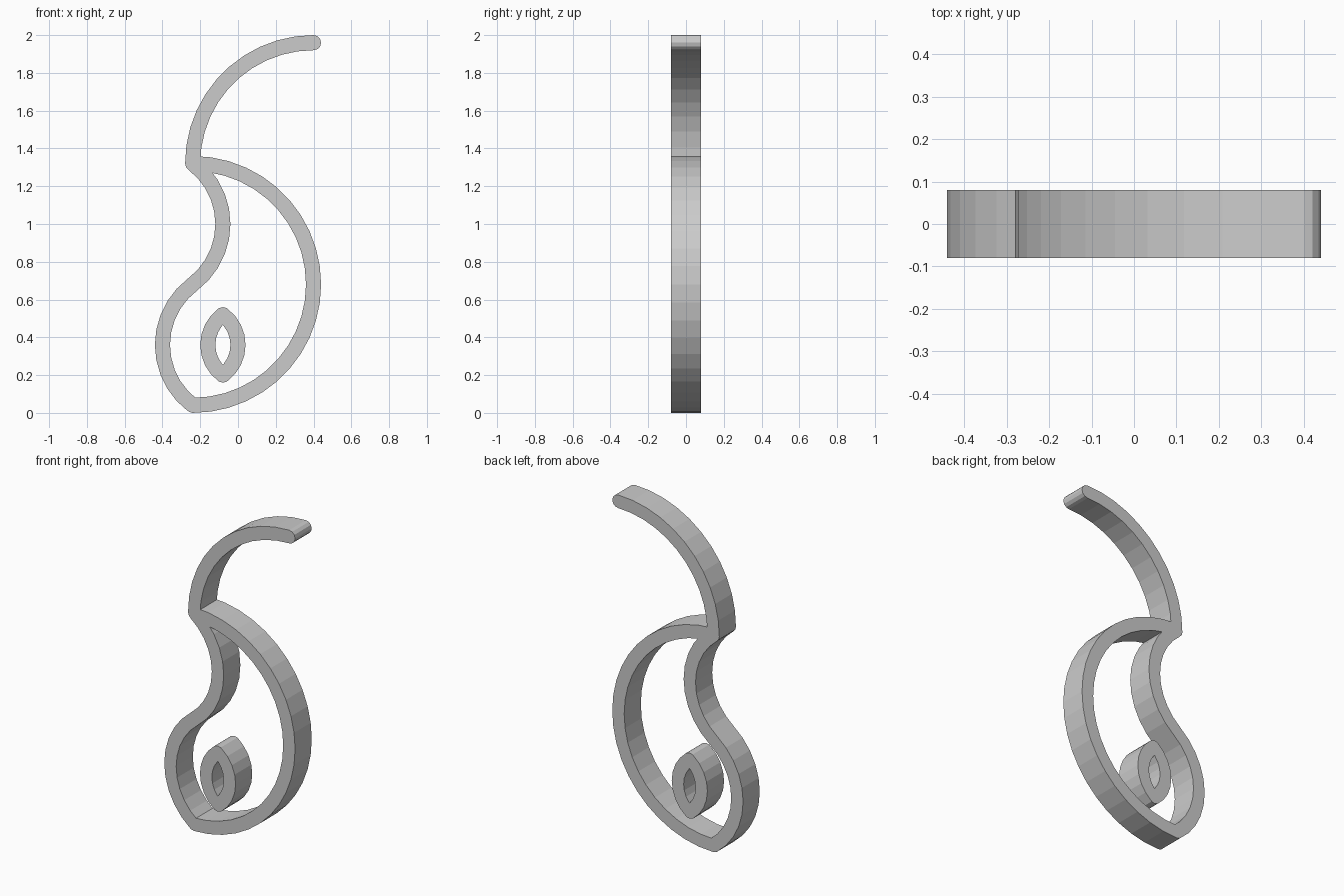
import bpy, bmesh
from math import sin, cos, radians, pi, atan2, degrees
from mathutils import Vector
from mathutils.geometry import delaunay_2d_cdt

cube = bpy.data.objects.get("Cube")
if cube:
    bpy.data.objects.remove(cube, do_unlink=True)

HALF_WIDTH = 0.04
DEPTH = 0.16

grey = bpy.data.materials.new("plain grey")
grey.use_nodes = True
grey.diffuse_color = (0.6, 0.6, 0.6, 1)
grey.node_tree.nodes["Principled BSDF"].inputs["Base Color"].default_value = (0.6, 0.6, 0.6, 1)


def polar(centre, radius, angle):
    return Vector((centre[0] + radius * cos(angle), centre[1] + radius * sin(angle)))


def arc_stroke(centre, radius, start, end, steps):
    """Flat polygons of a round-ended band along an arc (angles in degrees)."""
    angles = [radians(start + (end - start) * i / steps) for i in range(steps + 1)]
    polys = []
    for a, b in zip(angles, angles[1:]):
        quad = [polar(centre, radius - HALF_WIDTH, a), polar(centre, radius + HALF_WIDTH, a),
                polar(centre, radius + HALF_WIDTH, b), polar(centre, radius - HALF_WIDTH, b)]
        polys.append(quad if b > a else quad[::-1])
    for a in (angles[0], angles[-1]):
        tip = polar(centre, radius, a)
        polys.append([polar(tip, HALF_WIDTH, 2 * pi * k / 12) for k in range(12)])
    return polys


def band_object(name, polys):
    """Merge overlapping polygons into one flat shape and extrude it in depth."""
    points, faces = [], []
    for poly in polys:
        faces.append(list(range(len(points), len(points) + len(poly))))
        points += poly
    verts, _, tris, _, _, sources = delaunay_2d_cdt(points, [], faces, 0, 1e-5)
    bm = bmesh.new()
    bverts = [bm.verts.new((v.x, -DEPTH / 2, v.y)) for v in verts]
    for tri, source in zip(tris, sources):
        if source:
            bm.faces.new([bverts[i] for i in tri])
    ext = bmesh.ops.extrude_face_region(bm, geom=bm.faces[:], use_keep_orig=True)
    moved = [g for g in ext["geom"] if isinstance(g, bmesh.types.BMVert)]
    bmesh.ops.translate(bm, verts=moved, vec=(0, DEPTH, 0))
    bmesh.ops.delete(bm, geom=[v for v in bm.verts if not v.link_faces], context='VERTS')
    bmesh.ops.recalc_face_normals(bm, faces=bm.faces[:])
    mesh = bpy.data.meshes.new(name)
    bm.to_mesh(mesh)
    bm.free()
    mesh.materials.append(grey)
    obj = bpy.data.objects.new(name, mesh)
    bpy.context.collection.objects.link(obj)


# Outline: round belly, S-shaped back and curling stem share their ends
bend = degrees(atan2(0.32, 0.24))
frame = arc_stroke((-0.24, 0.68), 0.64, -90, 90, 22)
frame += arc_stroke((-0.48, 1.0), 0.4, bend, -bend, 10)
frame += arc_stroke((0.0, 0.36), 0.4, 180 - bend, 180 + bend, 10)
frame += arc_stroke((0.4, 1.32), 0.64, 90, 180, 11)
band_object("curved_frame", frame)

# Small leaf-shaped ring inside the belly
tip = degrees(atan2(0.16, 0.12))
leaf = arc_stroke((-0.2, 0.36), 0.2, -tip, tip, 8)
leaf += arc_stroke((0.04, 0.36), 0.2, 180 - tip, 180 + tip, 8)
band_object("leaf_ring", leaf)
